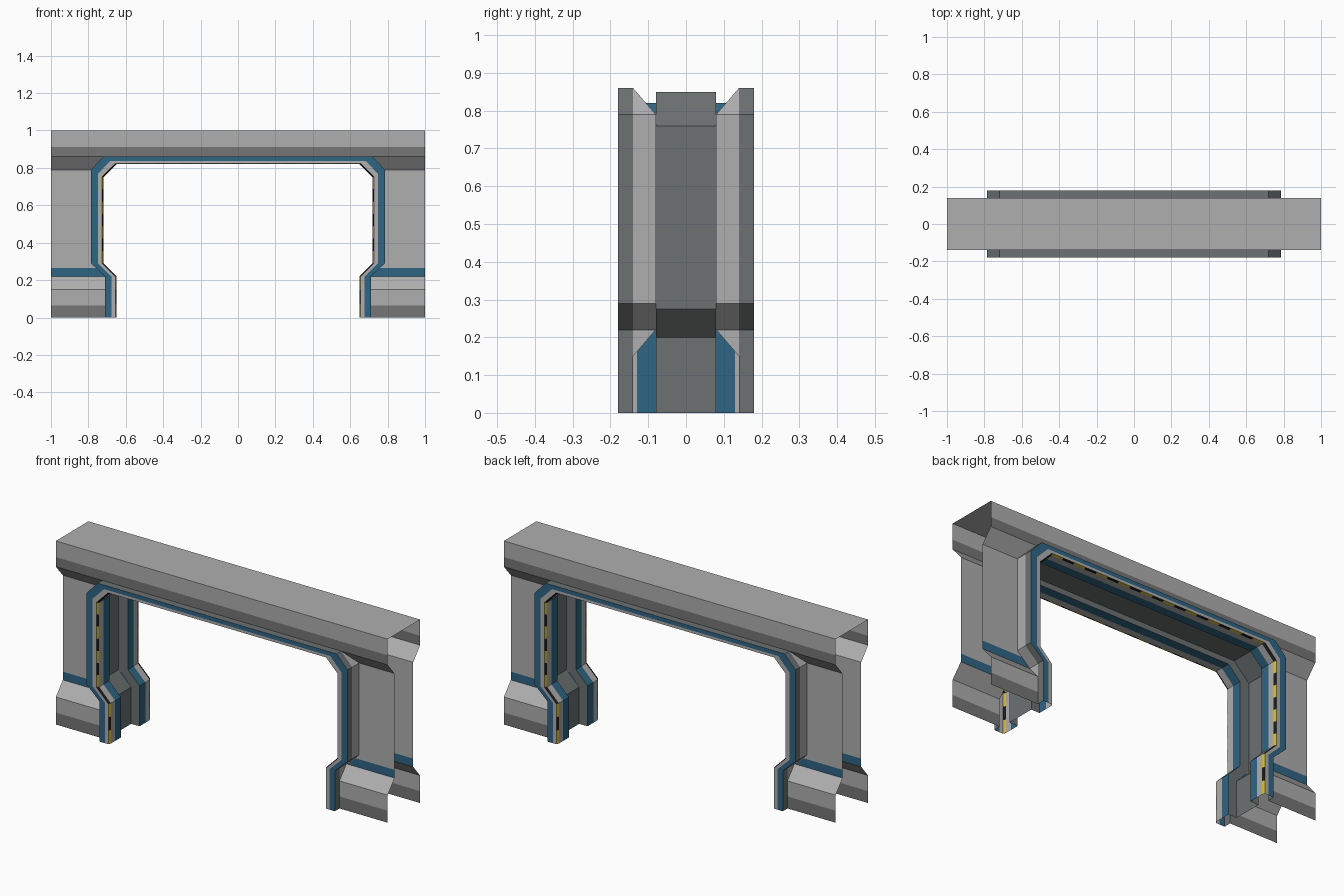
import bpy
from mathutils import Vector

if "Cube" in bpy.data.objects:
    bpy.data.objects.remove(bpy.data.objects["Cube"])


def material(name, rgb):
    m = bpy.data.materials.new(name)
    m.diffuse_color = (*rgb, 1)
    m.use_nodes = True
    m.node_tree.nodes["Principled BSDF"].inputs["Base Color"].default_value = m.diffuse_color
    return m


MATS = [material("light grey", (0.43, 0.43, 0.43)),
        material("dark grey", (0.15, 0.165, 0.165)),
        material("steel blue", (0.03, 0.13, 0.23)),
        material("warning yellow", (0.60, 0.47, 0.03)),
        material("black", (0.01, 0.01, 0.01)),
        material("mid grey", (0.18, 0.18, 0.18))]
LIGHT, DARK, BLUE, YELLOW, BLACK, MID = range(6)


def build(name, faces):
    """faces: list of (corner points, material, outward direction)."""
    verts, polys, mats = [], [], []
    for pts, mat, out in faces:
        pts = [Vector(p) for p in pts]
        n = (pts[2] - pts[0]).cross(pts[3] - pts[1])
        if n.dot(Vector(out)) < 0:
            pts.reverse()
        start = len(verts)
        verts += pts
        polys.append(range(start, start + 4))
        mats.append(mat)
    me = bpy.data.meshes.new(name)
    me.from_pydata(verts, [], [list(p) for p in polys])
    for m in MATS:
        me.materials.append(m)
    me.polygons.foreach_set("material_index", mats)
    ob = bpy.data.objects.new(name, me)
    bpy.context.collection.objects.link(ob)
    bpy.context.view_layer.objects.active = ob
    ob.select_set(True)
    bpy.ops.object.mode_set(mode='EDIT')
    bpy.ops.mesh.select_all(action='SELECT')
    bpy.ops.mesh.remove_doubles(threshold=0.0005)
    bpy.ops.object.mode_set(mode='OBJECT')
    ob.select_set(False)
    return ob


# Right-hand halves of the opening paths (x, z), bottom to top
INNER = [(.65, 0), (.65, .22), (.72, .29), (.72, .75), (.65, .82)]
OUTER = [(.71, 0), (.71, .22), (.786, .29), (.786, .79), (.72, .86)]
RECESS = [(.70, 0), (.70, .20), (.775, .275), (.775, .76), (.685, .85)]


def full(half):
    return [(-x, z) for x, z in half] + [(x, z) for x, z in reversed(half)]


def between(t):
    return [((1 - t) * a + t * c, (1 - t) * b + t * d)
            for (a, b), (c, d) in zip(INNER, OUTER)]


def interp(table, z):
    for (a, za), (b, zb) in zip(table, table[1:]):
        if za <= z <= zb:
            return a + (b - a) * (z - za) / (zb - za)


WALL = [(.14, 0), (.14, .15), (.08, .22), (.08, .79), (.14, .86), (.14, 1)]

# Wall panels beside the opening, front and back
levels = [(0, DARK), (.065, LIGHT), (.15, LIGHT), (.22, BLUE),
          (.265, LIGHT), (.29, LIGHT), (.79, LIGHT), (.86, None)]
for side, sname in ((-1, "front"), (1, "back")):
    faces = []
    for (z0, mat), (z1, _) in zip(levels, levels[1:]):
        m = MID if mat == DARK else mat
        for sx in (-1, 1):
            x0, x1 = interp(OUTER, z0), interp(OUTER, z1)
            y0, y1 = side * interp(WALL, z0), side * interp(WALL, z1)
            faces.append(([(sx * x0, y0, z0), (sx, y0, z0),
                           (sx, y1, z1), (sx * x1, y1, z1)], m, (0, side, 0)))
    build(sname + "_wall", faces)

# Header beam: two sides with a dark lower band, and the top
faces = [([(-1, -.14, 1), (1, -.14, 1), (1, .14, 1), (-1, .14, 1)], LIGHT, (0, 0, 1))]
for side in (-1, 1):
    for z0, z1, m in ((.86, .912, MID), (.912, 1, LIGHT)):
        y = side * .14
        faces.append(([(-1, y, z0), (1, y, z0), (1, y, z1), (-1, y, z1)], m, (0, side, 0)))
build("header_beam", faces)

# Outer returns of the frame between the wall and the dark rim
faces = []
zs = [.15, .22, .29, .79, .86]
for side in (-1, 1):
    for sx in (-1, 1):
        for z0, z1 in zip(zs, zs[1:]):
            x0, x1 = sx * interp(OUTER, z0), sx * interp(OUTER, z1)
            faces.append(([(x0, side * interp(WALL, z0), z0), (x0, side * .14, z0),
                           (x1, side * .14, z1), (x1, side * interp(WALL, z1), z1)],
                          LIGHT, (sx, 0, 0)))
build("frame_outer_return", faces)

# Door frame: half section from the centre recess round the lip to the outer rim
NOSE, LIP = between(0), between(.1)
section = [((RECESS, .0), DARK), ((RECESS, .08), DARK), ((NOSE, .08), BLUE),
           ((NOSE, .13), LIGHT), ((NOSE, .167), None), ((LIP, .18), LIGHT),
           ((between(.45), .18), BLUE), ((OUTER, .18), DARK), ((OUTER, .14), None)]


def sweep(pa, ya, pb, yb, side, colour, step=None):
    """Ribbon between two section points along the opening."""
    A, B = full(pa), full(pb)
    out, k, count = [], 0, 0
    for i in range(len(A) - 1):
        a0, a1, b0, b1 = (Vector((p[0], side * y, p[1])) for p, y in
                          ((A[i], ya), (A[i + 1], ya), (B[i], yb), (B[i + 1], yb)))
        n = max(1, round((a1 - a0).length / step)) if step else 1
        # section runs +y then outwards; the face looks towards the opening
        out_dir = (a1 - a0).cross(b0 - a0) * -side
        for j in range(n):
            s, e = j / n, (j + 1) / n
            m = colour if colour is not None else (YELLOW, BLACK)[count % 2]
            count += 1
            out.append(([a0.lerp(a1, s), a0.lerp(a1, e), b0.lerp(b1, e), b0.lerp(b1, s)],
                        m, out_dir))
    return out


frame, stripes = [], []
for side in (-1, 1):
    for ((pa, ya), m), ((pb, yb), _) in zip(section, section[1:]):
        if m is None:
            stripes += sweep(pa, ya, pb, yb, side, None, .07)
        else:
            frame += sweep(pa, ya, pb, yb, side, m)
build("door_frame", frame)
build("hazard_stripes", stripes)
